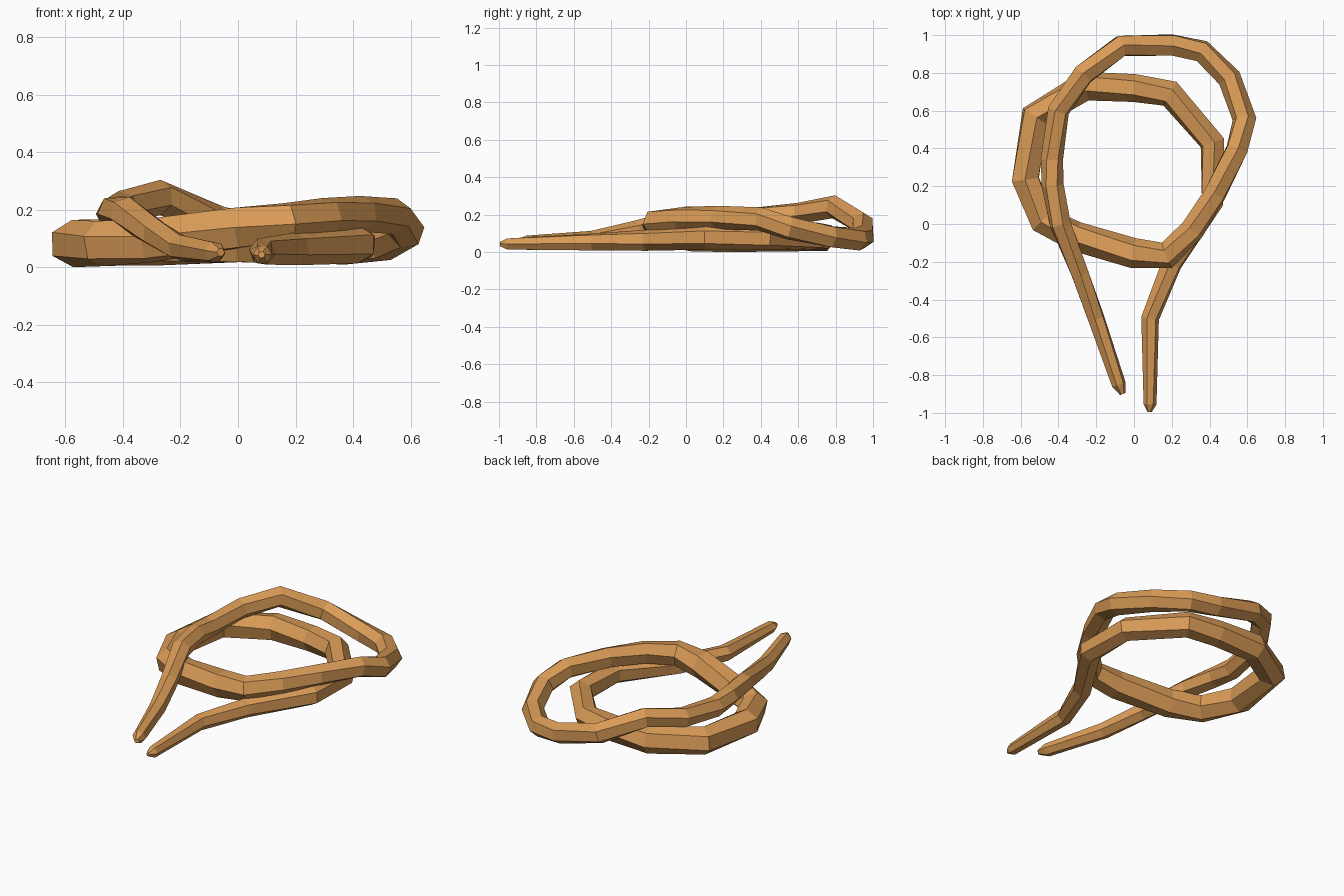
import bpy
from mathutils import Vector

default_cube = bpy.data.objects.get("Cube")
if default_cube:
    bpy.data.objects.remove(default_cube, do_unlink=True)

# Warm tan for the whole rope
tan = bpy.data.materials.new("rope tan")
tan.use_nodes = True
tan.diffuse_color = (0.70, 0.33, 0.095, 1)
tan.node_tree.nodes["Principled BSDF"].inputs["Base Color"].default_value = tan.diffuse_color


def make_rope(name, path, twist):
    """Sweep a six-sided section along (x, y, z, radius) points."""
    curve = bpy.data.curves.new(name, "CURVE")
    curve.dimensions = "3D"
    curve.twist_mode = "MINIMUM"
    curve.bevel_depth = 1
    curve.bevel_resolution = 1
    curve.use_fill_caps = True
    spline = curve.splines.new("POLY")
    spline.use_smooth = False
    spline.points.add(len(path) - 1)
    for i, (point, (x, y, z, radius)) in enumerate(zip(spline.points, path)):
        point.co = (x, y, z, 1)
        point.radius = radius
        point.tilt = twist * i
    rope = bpy.data.objects.new(name, curve)
    bpy.context.collection.objects.link(rope)
    bpy.ops.object.select_all(action="DESELECT")
    rope.select_set(True)
    bpy.context.view_layer.objects.active = rope
    bpy.ops.object.convert(target="MESH")
    rope = bpy.context.object
    rope.name = name
    rope.data.materials.clear()
    rope.data.materials.append(tan)
    for face in rope.data.polygons:
        face.use_smooth = False
        face.material_index = 0
    # Rest the rope on the ground
    low = min(v.co.z for v in rope.data.vertices)
    for v in rope.data.vertices:
        v.co -= Vector((0, 0, low))
    return rope


# First tail, rising across the lower coil
first_tail = [
    (-.06, -.9, .045, .015), (-.08, -.85, .045, .038), (-.2, -.5, .06, .047),
    (-.285, -.265, .11, .052), (-.39, 0, .18, .058),
]
# Upper coil, over the back and round the left side
upper_coil = [
    (-.43, .2, .185, .059), (-.435, .34, .175, .059), (-.4, .6, .2, .059),
    (-.27, .79, .235, .062), (-.07, .942, .145, .062), (.2, .948, .075, .062),
    (.36, .915, .062, .062), (.505, .772, .075, .063), (.585, .555, .12, .064),
    (.545, .395, .17, .063), (.43, .16, .178, .063), (.31, -.03, .17, .066),
]
# Lower coil, round the front, right side and back
lower_coil = [
    (.175, -.165, .15, .072), (0, -.155, .13, .08), (-.31, -.065, .085, .08),
    (-.48, .02, .075, .08), (-.575, .235, .075, .082), (-.525, .57, .078, .082),
    (-.26, .73, .075, .08), (0, .72, .075, .074), (.19, .69, .073, .073),
    (.415, .43, .075, .07), (.415, .115, .073, .067),
]
# Second tail, leaving beneath the crossing
second_tail = [
    (.2, -.21, .056, .057), (.085, -.5, .047, .048),
    (.085, -.955, .036, .034), (.082, -.995, .036, .012),
]
make_rope("rope", first_tail + upper_coil + lower_coil + second_tail, .18)
